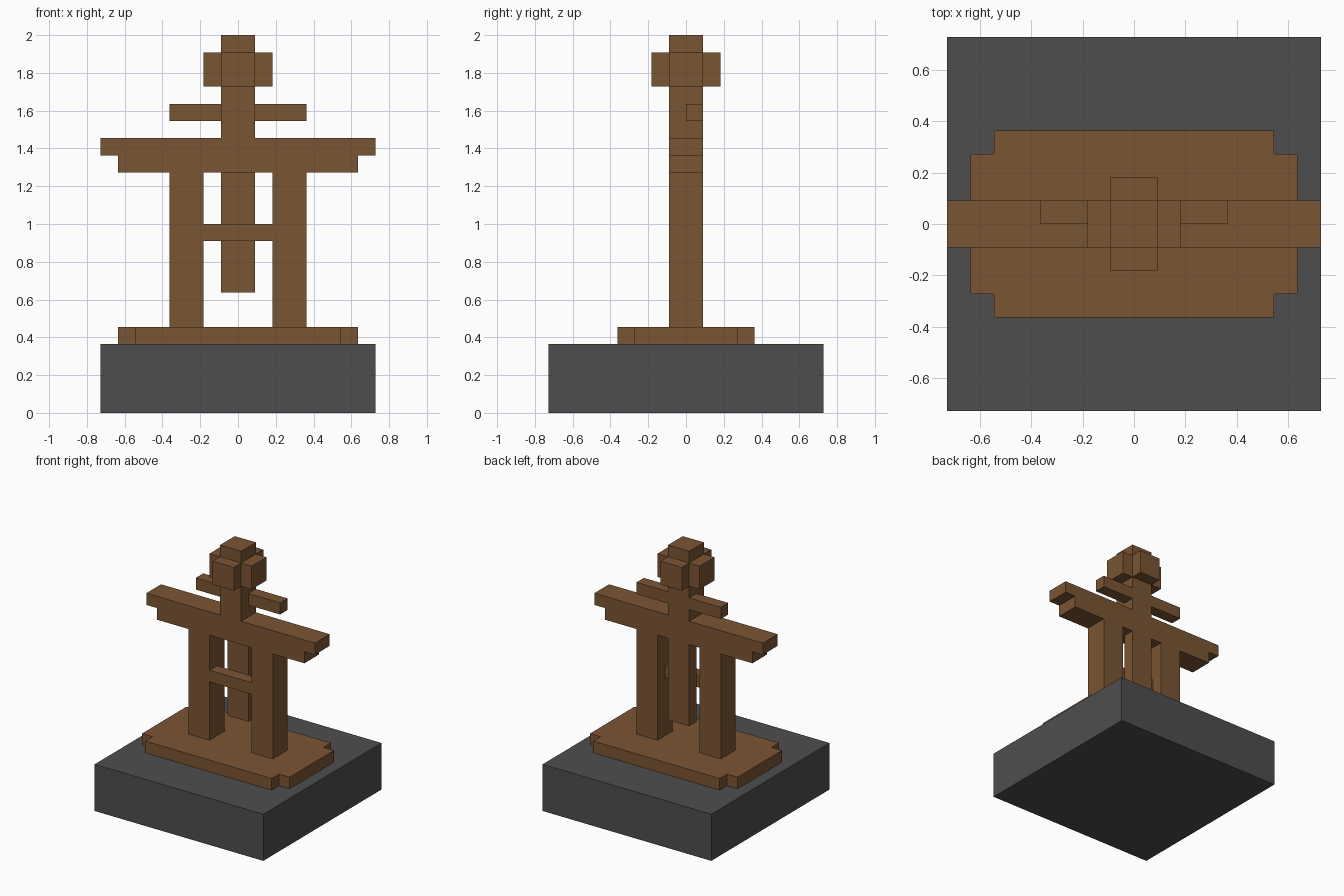
import bpy, bmesh
from mathutils import Vector

U = 1 / 11  # one block unit

if "Cube" in bpy.data.objects:
    bpy.data.objects.remove(bpy.data.objects["Cube"], do_unlink=True)


def material(name, rgb):
    m = bpy.data.materials.new(name)
    m.use_nodes = True
    m.diffuse_color = (*rgb, 1)
    m.node_tree.nodes["Principled BSDF"].inputs["Base Color"].default_value = (*rgb, 1)
    return m


brown = material("wood brown", (0.195, 0.091, 0.033))
grey = material("stone grey", (0.076, 0.076, 0.076))


def prism(name, half, axis, lo, hi, mat):
    """Mirror a half outline across x = 0 and extrude it along an axis."""
    outline = half + [(-a, b) for a, b in reversed(half)]
    place = (lambda a, b: (a, lo, b)) if axis == "y" else (lambda a, b: (a, b, lo))
    step = Vector((0, hi - lo, 0)) if axis == "y" else Vector((0, 0, hi - lo))
    bm = bmesh.new()
    face = bm.faces.new([bm.verts.new(place(a, b)) for a, b in outline])
    new = bmesh.ops.extrude_face_region(bm, geom=[face])["geom"]
    bmesh.ops.translate(bm, vec=step, verts=[g for g in new if isinstance(g, bmesh.types.BMVert)])
    bmesh.ops.recalc_face_normals(bm, faces=bm.faces)
    bmesh.ops.scale(bm, vec=(U, U, U), verts=bm.verts)
    mesh = bpy.data.meshes.new(name)
    bm.to_mesh(mesh)
    bm.free()
    mesh.materials.append(mat)
    obj = bpy.data.objects.new(name, mesh)
    bpy.context.collection.objects.link(obj)
    return obj


def box(name, lo, hi, mat=brown):
    """Block between two corners given in units."""
    bm = bmesh.new()
    bmesh.ops.create_cube(bm, size=1)
    for v in bm.verts:
        v.co = [(lo[i] if v.co[i] < 0 else hi[i]) * U for i in range(3)]
    mesh = bpy.data.meshes.new(name)
    bm.to_mesh(mesh)
    bm.free()
    mesh.materials.append(mat)
    obj = bpy.data.objects.new(name, mesh)
    bpy.context.collection.objects.link(obj)
    return obj


# Stone base and notched plinth
box("base", (-8, -8, 0), (8, 8, 4), grey)
prism("plinth", [(6, -4), (6, -3), (7, -3), (7, 3), (6, 3), (6, 4)], "z", 4, 5, brown)

# Legs, stepped beam and neck in one outline
prism("frame", [(2, 14), (2, 5), (4, 5), (4, 14), (7, 14), (7, 15),
                (8, 15), (8, 16), (1, 16), (1, 22)], "y", -1, 1, brown)

# Hanging post at the back, crossbar at the front
box("hanging_post", (-1, 0, 7), (1, 1, 14))
box("crossbar", (-2, -1, 10), (2, 0, 11))

# Collar bars and head blocks around the neck
for side, s in (("left", 1), ("right", -1)):
    a, b, c = sorted((s, 4 * s)), sorted((s, 2 * s)), s
    box(side + "_collar_bar", (a[0], 0, 17), (a[1], 1, 18))
    box(side + "_head_block", (b[0], -1, 19), (b[1], 1, 21))
for side, s in (("front", -1), ("back", 1)):
    b = sorted((s, 2 * s))
    box(side + "_head_block", (-1, b[0], 19), (1, b[1], 21))
